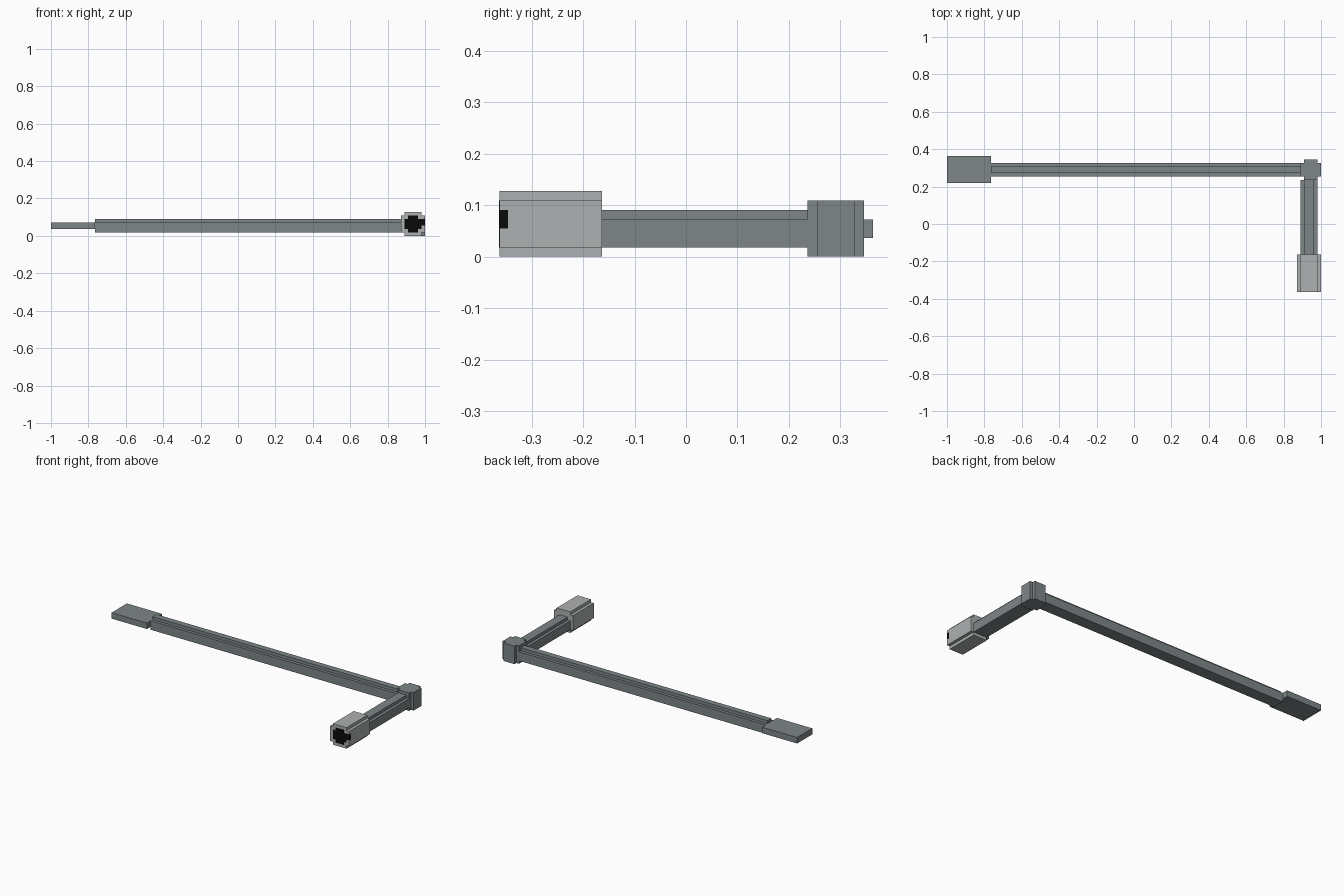
import bpy, bmesh

if "Cube" in bpy.data.objects:
    bpy.data.objects.remove(bpy.data.objects["Cube"])

U = 2 / 110                      # grid unit: the model is 110 units long
ORIGIN = (-1.0, -20 * U, 0.0)    # corner of the unit grid


def material(name, color):
    m = bpy.data.materials.new(name)
    m.diffuse_color = (*color, 1)
    m.use_nodes = True
    m.node_tree.nodes["Principled BSDF"].inputs["Base Color"].default_value = m.diffuse_color
    return m


steel = material("blue grey", (0.21, 0.24, 0.25))
pale = material("light grey", (0.42, 0.44, 0.44))
black = material("black", (0.003, 0.003, 0.003))


def prism(name, outline, axis, start, end, mat):
    """Extrude an outline (grid units) along an axis, 0=x 1=y 2=z."""
    bm = bmesh.new()

    def place(p, depth):
        c = list(p)
        c.insert(axis, depth)
        return [ORIGIN[i] + c[i] * U for i in range(3)]

    face = bm.faces.new([bm.verts.new(place(p, start)) for p in outline])
    ext = bmesh.ops.extrude_face_region(bm, geom=[face])
    far = [v for v in ext["geom"] if isinstance(v, bmesh.types.BMVert)]
    for v in far:
        v.co[axis] = ORIGIN[axis] + end * U
    bmesh.ops.recalc_face_normals(bm, faces=bm.faces[:])
    mesh = bpy.data.meshes.new(name)
    bm.to_mesh(mesh)
    bm.free()
    mesh.materials.append(mat)
    obj = bpy.data.objects.new(name, mesh)
    bpy.context.collection.objects.link(obj)
    return obj


def rect(a0, b0, a1, b1):
    return [(a0, b0), (a1, b0), (a1, b1), (a0, b1)]


def notched(a0, b0, a1, b1):
    """Rectangle with a one-unit square cut from every corner."""
    return [(a0 + 1, b0), (a1 - 1, b0), (a1 - 1, b0 + 1), (a1, b0 + 1),
            (a1, b1 - 1), (a1 - 1, b1 - 1), (a1 - 1, b1), (a0 + 1, b1),
            (a0 + 1, b1 - 1), (a0, b1 - 1), (a0, b0 + 1), (a0 + 1, b0 + 1)]


def ridged(a0, a1, r0, r1):
    """Bar section with a raised strip along the top."""
    return [(a0, 1), (a1, 1), (a1, 4), (r1, 4), (r1, 5), (r0, 5), (r0, 4), (a0, 4)]


# Flat paddle at the far end of the long bar
prism("paddle", rect(0, 32, 13, 40), 2, 2, 4, steel)

# Long and short bars
prism("long_bar", ridged(34, 38, 35, 37), 0, 13, 104, steel)
prism("short_bar", ridged(104, 109, 105, 108), 1, 11, 33, steel)

# Corner joint with notched corners
prism("corner_joint", notched(104, 33, 110, 39), 2, 0, 6, steel)

# Pale end block, one step narrower at each edge
prism("end_block", notched(103, 0, 110, 7), 1, 0.05, 11, pale)

# Dark round face set in the end block, reaching its right side
dark_face = [(105, 1), (108, 1), (108, 2), (109, 2), (109, 3), (110.05, 3),
             (110.05, 5), (108, 5), (108, 6), (105, 6), (105, 5), (104, 5),
             (104, 2), (105, 2)]
prism("dark_face", dark_face, 1, 0, 1, black)
